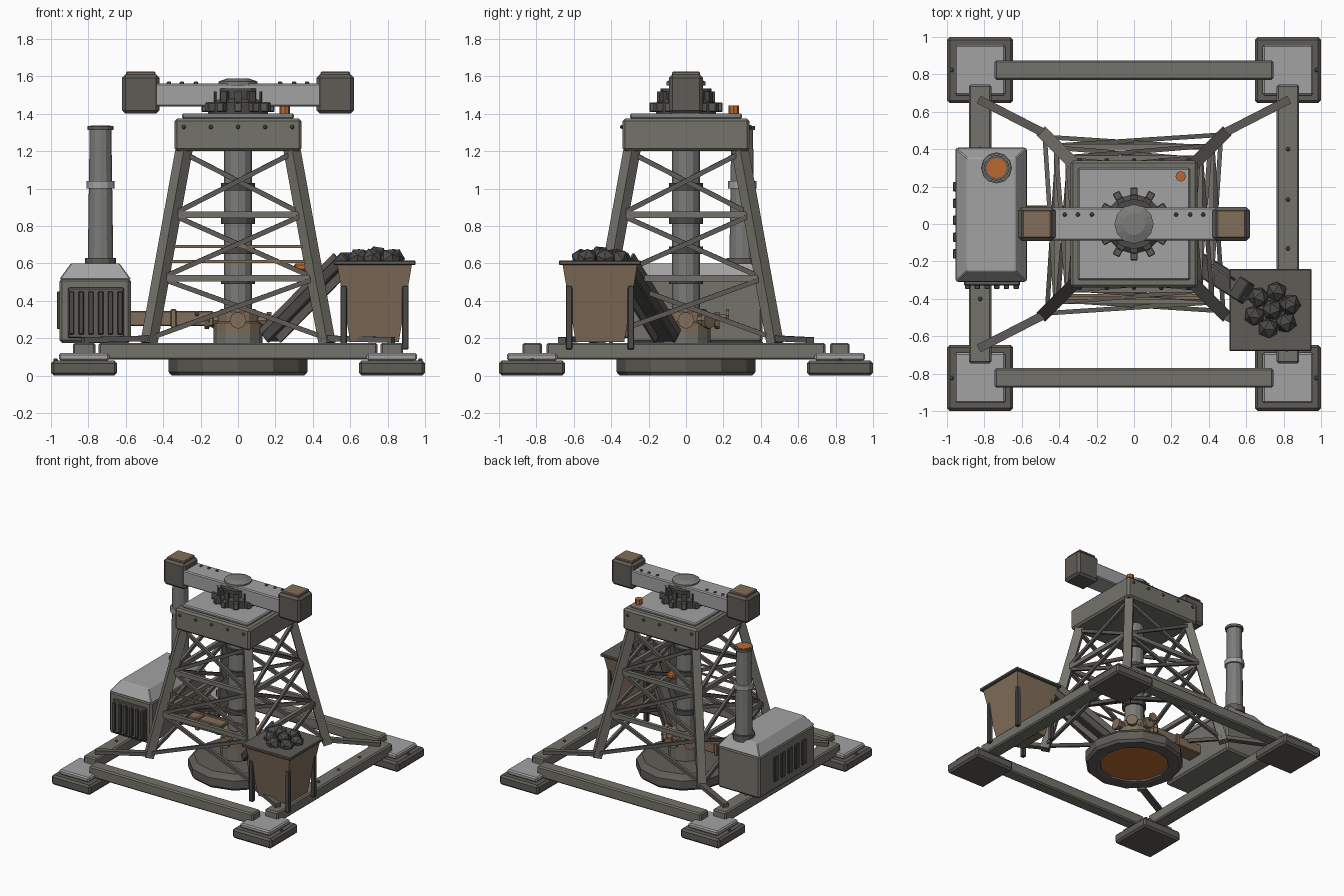
import bpy, bmesh, math, random
from mathutils import Vector, Matrix

if "Cube" in bpy.data.objects:
    bpy.data.objects.remove(bpy.data.objects["Cube"])

random.seed(4)


def mat(name, r, g, b):
    m = bpy.data.materials.new(name)
    m.diffuse_color = (r, g, b, 1)
    m.use_nodes = True
    m.node_tree.nodes["Principled BSDF"].inputs["Base Color"].default_value = m.diffuse_color
    return m


DARK = mat("dark_iron", 0.07, 0.068, 0.064)
IRON = mat("iron", 0.115, 0.107, 0.095)
STEEL = mat("frame_steel", 0.175, 0.17, 0.145)
PIPE = mat("pipe_grey", 0.2, 0.2, 0.19)
LIGHT = mat("light_plate", 0.36, 0.36, 0.36)
BROWN = mat("brown_metal", 0.22, 0.155, 0.1)
ORANGE = mat("hot_orange", 0.5, 0.14, 0.03)


def finish(name, bm, m, loc=(0, 0, 0), bevel=0):
    me = bpy.data.meshes.new(name)
    bmesh.ops.recalc_face_normals(bm, faces=bm.faces)
    bm.to_mesh(me)
    bm.free()
    me.materials.append(m)
    ob = bpy.data.objects.new(name, me)
    ob.location = loc
    bpy.context.collection.objects.link(ob)
    if bevel:
        mod = ob.modifiers.new("bevel", 'BEVEL')
        mod.width, mod.segments = bevel, 1
    return ob


def box(name, x, y, z, m, bevel=0.01, taper=None):
    """Box from ranges; taper = (sx, sy) scale of the bottom or top face via sign of z order."""
    bm = bmesh.new()
    bmesh.ops.create_cube(bm, size=1)
    for v in bm.verts:
        if taper and v.co.z > 0:
            v.co.x *= taper[0]
            v.co.y *= taper[1]
        v.co = Vector((v.co.x * (x[1] - x[0]), v.co.y * (y[1] - y[0]), v.co.z * (z[1] - z[0])))
    return finish(name, bm, m, (sum(x) / 2, sum(y) / 2, sum(z) / 2), bevel)


def bar(name, a, b, w, t, m, bevel=0.0):
    """Rectangular bar between two points; w across, t in the vertical plane."""
    a, b = Vector(a), Vector(b)
    d = b - a
    bm = bmesh.new()
    bmesh.ops.create_cube(bm, size=1)
    bmesh.ops.scale(bm, vec=(w, t, d.length), verts=bm.verts)
    ob = finish(name, bm, m, (a + b) / 2, bevel)
    side = d.cross(Vector((0, 0, 1))).normalized()
    dn = d.normalized()
    ob.rotation_euler = Matrix((side, dn.cross(side), dn)).transposed().to_euler()
    return ob


def lathe(name, prof, n, m, loc=(0, 0, 0), axis=None):
    """Revolve an (r, z) profile in n steps."""
    bm = bmesh.new()
    rings = [[bm.verts.new((r * math.cos(2 * math.pi * i / n), r * math.sin(2 * math.pi * i / n), z))
              for i in range(n)] for r, z in prof]
    for p, q in zip(rings, rings[1:]):
        for i in range(n):
            bm.faces.new((p[i], p[(i + 1) % n], q[(i + 1) % n], q[i]))
    bm.faces.new(rings[0])
    bm.faces.new(rings[-1])
    ob = finish(name, bm, m, loc)
    if axis:
        ob.rotation_euler = Vector(axis).to_track_quat('Z', 'Y').to_euler()
    return ob


def cyl(name, r, z0, z1, n, m, xy=(0, 0)):
    return lathe(name, [(r, z0), (r, z1)], n, m, (xy[0], xy[1], 0))


def rivet(name, loc, axis=(0, 0, 1)):
    lathe(name, [(0.012, -0.004), (0.012, 0.004), (0.006, 0.01)], 6, IRON, loc, axis)


# Feet and ground frame
for sx in (-1, 1):
    for sy in (-1, 1):
        cx, cy = 0.823 * sx, 0.823 * sy
        box("foot_pad", (cx - .177, cx + .177), (cy - .177, cy + .177), (0, .08), IRON, .015)
        box("foot_plate", (cx - .135, cx + .135), (cy - .135, cy + .135), (.08, .12), LIGHT)
        rivet("foot_bolt", (.975 * sx, cy, .082))
for s in (-1, 1):
    box("cross_beam", (-.745, .745), (.823 * s - .052, .823 * s + .052), (.085, .175), STEEL)
    box("side_beam", (.823 * s - .06, .823 * s + .06), (-.745, .745), (.085, .175), STEEL)
    for y in (-.4, -.13, .13, .4):
        rivet("beam_rivet", (.823 * s, y, .176))


# Derrick legs, struts and lattice
def half(z):
    return 0.475 - (z - 0.18) / 1.02 * 0.185


TIERS = (0.2, 0.52, 0.86, 1.19)
for sx in (-1, 1):
    for sy in (-1, 1):
        a, b = half(.17), half(1.22)
        bar("tower_leg", (a * sx, a * sy, .17), (b * sx, b * sy, 1.22), .065, .065, STEEL)
        bar("ground_strut", (.83 * sx, .665 * sy, .19), (.45 * sx, .47 * sy, .2), .045, .03, IRON)
for k in range(4):
    rot = Matrix.Rotation(k * math.pi / 2, 3, 'Z')
    for z0, z1 in zip(TIERS, TIERS[1:]):
        a, b = half(z0), half(z1)
        for s in (-1, 1):
            bar("lattice_brace", rot @ Vector((-a * s, -a - .006 * s, z0)),
                rot @ Vector((b * s, -b - .006 * s, z1)), .024, .026, IRON)
    for z in TIERS[1:3]:
        a = half(z)
        bar("tower_girt", rot @ Vector((-a, -a, z)), rot @ Vector((a, -a, z)), .03, .035, STEEL)
for z in (.61, .69):
    a = half(z)
    bar("guard_rail", (-a, -a, z), (a, -a, z), .014, .014, BROWN)
box("side_lamp", (.3, .37), (-.33, -.27), (.56, .6), ORANGE)

# Tower head
box("tower_head", (-.34, .34), (-.34, .34), (1.2, 1.375), STEEL, .015)
box("head_plate", (-.3, .3), (-.3, .3), (1.375, 1.402), LIGHT, .008)
for s in (-1, 1):
    for i in range(-2, 3):
        rivet("head_rivet", (.145 * i, .342 * s, 1.33), (0, s, 0))
cyl("signal_lamp", .028, 1.4, 1.445, 8, ORANGE, (.25, .255))

# Drive gear and walking beam
lathe("drive_gear", [(.16, 1.40), (.16, 1.46), (.135, 1.48), (.135, 1.535)], 12, DARK)
for i in range(12):
    t = i * math.pi / 6
    ob = box("gear_tooth", (-.03, .03), (-.02, .02), (1.41, 1.46), IRON, .004)
    ob.location = (.165 * math.cos(t), .165 * math.sin(t), 1.435)
    ob.rotation_euler.z = t
    ob = box("gear_rib", (-.015, .015), (-.02, .02), (1.46, 1.52), DARK, 0)
    ob.location = (.14 * math.cos(t), .14 * math.sin(t), 1.49)
    ob.rotation_euler.z = t
box("rocker_beam", (-.52, .52), (-.088, .088), (1.44, 1.562), LIGHT, .008)
lathe("beam_hub_cap", [(.105, 1.55), (.105, 1.572), (.06, 1.588)], 12, PIPE)
for s in (-1, 1):
    x = .52 * s
    box("beam_weight", (x - .1, x + .1), (-.09, .09), (1.4, 1.61), IRON, .018)
    box("weight_cap", (x - .078, x + .078), (-.075, .075), (1.605, 1.626), BROWN, .006)
    for r in (.225, .3, .37):
        rivet("beam_rivet", (r * s, .05, 1.563))

# Drill shaft, collars and hub
cyl("drill_shaft", .074, .2, 1.3, 12, PIPE)
for z in (.51, .67, .83, 1.01):
    cyl("shaft_collar", .092, z - .02, z + .02, 12, DARK)
cyl("hub_base", .13, .12, .23, 12, STEEL)
lathe("drill_hub", [(.13, .23), (.13, .28), (.115, .29), (.115, .34), (.09, .355)], 12, BROWN)
for k in range(6):
    t = k * math.pi / 2 if k < 4 else (k - 3.5) * math.pi / 2
    d = (math.cos(t), math.sin(t), 0)
    lathe("hub_nozzle", [(.03, .09), (.03, .15), (.045, .155), (.045, .18)], 8, BROWN, (0, 0, .295), d)
bar("valve_stem", (0, .16, .32), (0, .22, .32), .02, .02, BROWN)
lathe("valve_wheel", [(.035, .215), (.035, .23)], 8, BROWN, (0, 0, .32), (0, 1, 0))
lathe("drill_ring", [(.26, .05), (.26, .005), (.28, 0), (.355, 0), (.372, .02), (.372, .085),
                     (.33, .125), (.15, .135)], 12, IRON)
cyl("glowing_drill_face", .262, .02, .04, 12, ORANGE)

# Engine house
box("engine_house", (-.955, -.572), (-.31, .41), (.175, .52), STEEL, .015)
box("engine_roof", (-.955, -.572), (-.31, .41), (.515, .6), LIGHT, .005, (.68, .84))
box("grille_panel", (-.91, -.61), (-.33, -.305), (.2, .47), IRON, .006)
for i in range(6):
    x = -.89 + i * .052
    box("grille_slat", (x - .014, x + .014), (-.348, -.32), (.22, .45), DARK, .004)
for i in range(5):
    y = -.16 + i * .09
    box("side_vent", (-.968, -.945), (y - .025, y + .025), (.25, .45), DARK, .004)
box("feed_duct", (-.58, -.13), (-.035, .1), (.265, .345), BROWN, .006)
box("duct_flange", (-.36, -.33), (-.045, .11), (.255, .355), BROWN, .004)
rivet("duct_rivet", (-.22, -.036, .33), (0, -1, 0))

# Chimney
CH = (-.735, .3)
lathe("chimney", [(.07, .56), (.068, .62), (.058, 1.32)], 12, PIPE, (*CH, 0))
cyl("chimney_base", .083, .58, .63, 12, IRON, CH)
cyl("chimney_band", .076, 1.0, 1.04, 12, LIGHT, CH)
cyl("chimney_rim", .07, 1.312, 1.334, 12, IRON, CH)
cyl("chimney_glow", .054, 1.32, 1.337, 12, ORANGE, CH)

# Ore hopper, posts and ore
HX, HY = .73, -.46
hop = box("hopper", (HX - .2, HX + .2), (HY - .2, HY + .2), (.18, .595), BROWN, 0, (.65, .65))
hop.scale.z = -1
box("hopper_rim", (HX - .22, HX + .22), (HY - .22, HY + .22), (.592, .615), IRON, .005)
for sx in (-1, 1):
    for sy in (-1, 1):
        x, y = HX + .165 * sx, HY + .165 * sy
        box("hopper_post", (x - .017, x + .017), (y - .017, y + .017), (.14, .48), DARK, .004)
ORE = [(0, 0)] + [(.1 * math.cos(k * 1.047 + .3), .1 * math.sin(k * 1.047 + .3)) for k in range(6)]
for k, (dx, dy) in enumerate(ORE):
    bm = bmesh.new()
    bmesh.ops.create_icosphere(bm, subdivisions=1, radius=.058)
    ob = finish("ore_lump", bm, DARK, (HX + .01 + dx, HY + dy, .64 if k == 0 else .625))
    ob.rotation_euler = [random.uniform(0, 3) for _ in range(3)]

# Conveyor from drill to hopper
bar("conveyor", (.17, -.1, .2), (.6, -.37, .64), .12, .06, DARK, .006)
for s in (-1, 1):
    o = Vector((.53, -.85, 0)) * .062 * s
    bar("conveyor_side", Vector((.17, -.1, .21)) + o, Vector((.57, -.35, .62)) + o, .012, .09, IRON)
